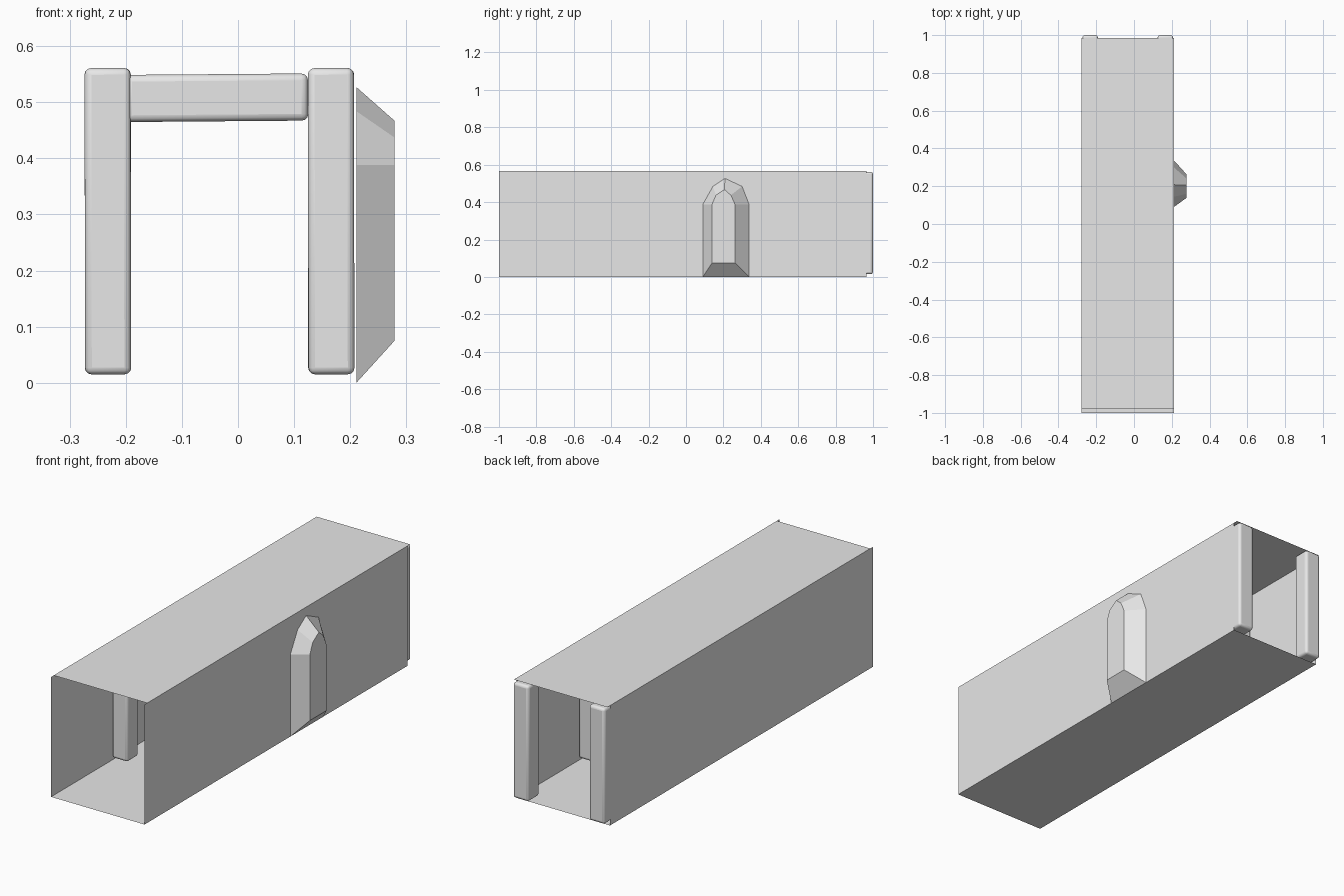
import bpy, math, random

if "Cube" in bpy.data.objects:
    bpy.data.objects.remove(bpy.data.objects["Cube"])

random.seed(4)
stone = bpy.data.materials.new("plain grey")
stone.diffuse_color = (0.8, 0.8, 0.8, 1)
stone.use_nodes = True
stone.node_tree.nodes["Principled BSDF"].inputs["Base Color"].default_value = stone.diffuse_color


def mesh_object(name, verts, faces):
    me = bpy.data.meshes.new(name)
    me.from_pydata(verts, [], faces)
    me.update()
    ob = bpy.data.objects.new(name, me)
    bpy.context.collection.objects.link(ob)
    me.materials.append(stone)
    return ob


def timber(name, center, size, tilt=(0, 0, 0)):
    """Box with softly rounded edges."""
    bpy.ops.mesh.primitive_cube_add(size=1, location=center, rotation=tilt)
    ob = bpy.context.object
    ob.name = name
    ob.scale = size
    bpy.ops.object.transform_apply(location=False, rotation=False, scale=True)
    ob.data.materials.append(stone)
    bev = ob.modifiers.new("rounded edges", 'BEVEL')
    bev.width = 0.012
    bev.segments = 3
    bpy.ops.object.shade_smooth_by_angle(angle=math.radians(40))
    return ob


# Tunnel extents
XL, XR, Y0, Y1, H = -0.278, 0.211, -1.0, 0.965, 0.567

# Floor, ceiling (set slightly further back) and plain left wall
mesh_object("floor", [(XL, Y0, 0), (XR, Y0, 0), (XR, Y1, 0), (XL, Y1, 0)], [(0, 1, 2, 3)])
mesh_object("ceiling", [(XL, Y0 + 0.02, H), (XR, Y0 + 0.02, H),
                        (XR, Y1 + 0.02, H), (XL, Y1 + 0.02, H)], [(3, 2, 1, 0)])
mesh_object("left_wall", [(XL, Y0, 0), (XL, Y1, 0), (XL, Y1, H), (XL, Y0, H)], [(0, 1, 2, 3)])

# Niche outlines as (y, z): opening in the wall, and smaller back panel
opening = [(0.09, 0), (0.09, 0.388), (0.144, 0.484), (0.208, 0.527),
           (0.30, 0.484), (0.337, 0.388), (0.337, 0)]
panel = [(0.139, 0.075), (0.139, 0.388), (0.16, 0.437), (0.206, 0.467),
         (0.24, 0.437), (0.262, 0.388), (0.262, 0.075)]
n = len(opening)

# Right wall with the opening cut from its lower edge
outline = [(Y0, 0)] + opening + [(Y1, 0), (Y1, H), (Y0, H)]
mesh_object("right_wall", [(XR, y, z) for y, z in outline], [tuple(range(len(outline)))])

# Arched niche bulging outwards from the wall
ring = [(XR, y, z) for y, z in opening] + [(0.279, y, z) for y, z in panel]
sides = [(i, (i + 1) % n, (i + 1) % n + n, i + n) for i in range(n)]
mesh_object("niche", ring, sides + [tuple(range(n, 2 * n))])

# Support frames: two posts each, with a cross beam on all but the rear one
for i, y in enumerate((-0.512, -0.022, 0.468, 0.958)):
    for side, x in (("left", -0.232), ("right", 0.166)):
        lean = 0 if i == 3 else random.uniform(-0.003, 0.003)
        timber(f"{side}_post_{i + 1}", (x, y, 0.288), (0.082, 0.083, 0.546), (0, lean, 0))
    if i < 3:
        timber(f"cross_beam_{i + 1}", (-0.038, y, 0.508), (0.326, 0.07, 0.084), (0, -0.008, 0))
